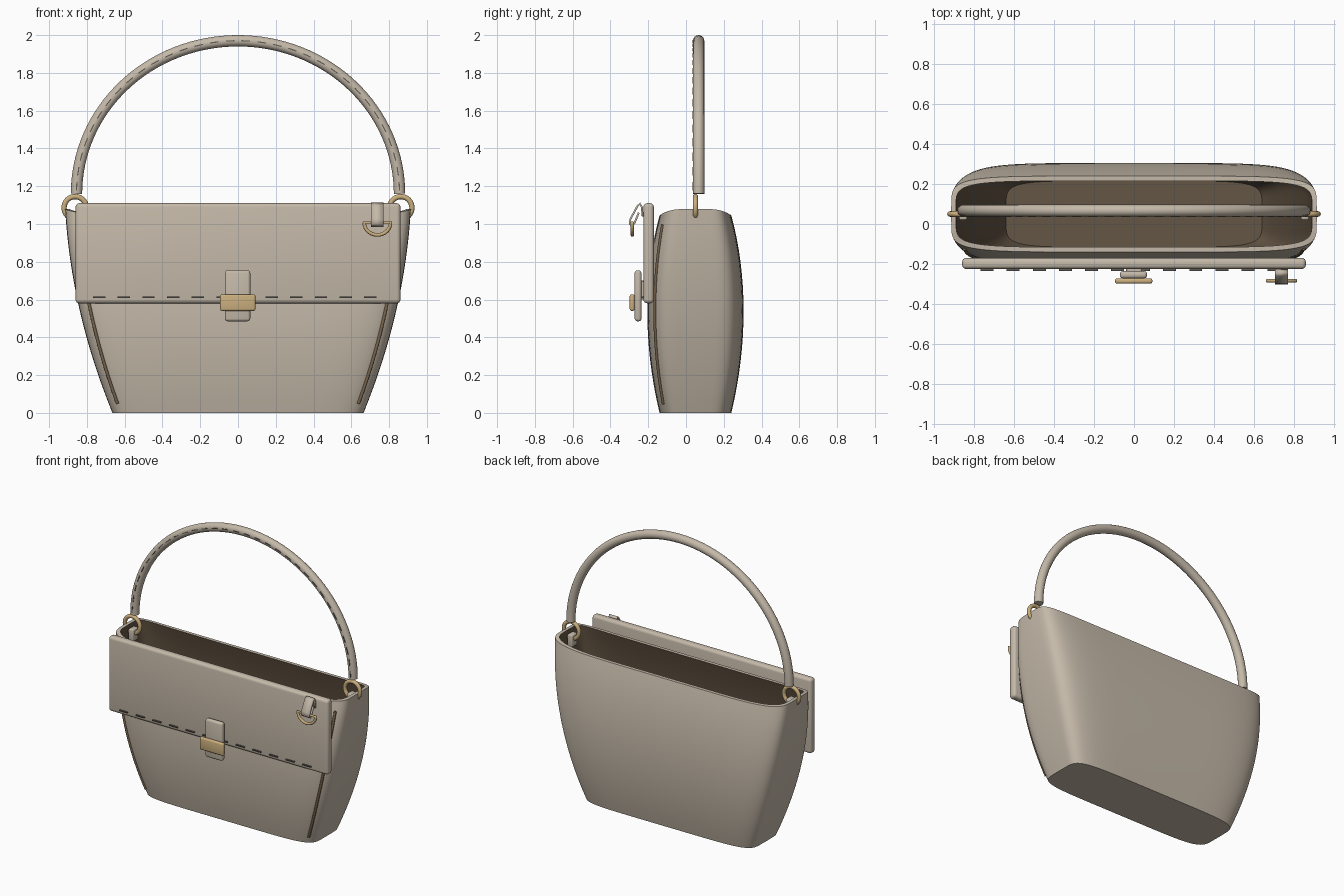
import bpy, bmesh, math
from mathutils import Matrix, Vector

if "Cube" in bpy.data.objects:
    bpy.data.objects.remove(bpy.data.objects["Cube"])


def material(name, rgb):
    m = bpy.data.materials.new(name)
    m.diffuse_color = (*rgb, 1)
    m.use_nodes = True
    m.node_tree.nodes["Principled BSDF"].inputs["Base Color"].default_value = m.diffuse_color
    return m


LEATHER = material("beige leather", (0.56, 0.49, 0.40))
LINING = material("brown lining", (0.13, 0.092, 0.058))
PIPING = material("brown piping", (0.19, 0.13, 0.075))
METAL = material("warm gold", (0.60, 0.43, 0.21))
THREAD = material("dark thread", (0.12, 0.11, 0.095))

CY, H, SEG = 0.05, 1.08, 80


def finish(bm, name, mats, angle=40):
    bmesh.ops.recalc_face_normals(bm, faces=bm.faces)
    me = bpy.data.meshes.new(name)
    bm.to_mesh(me)
    bm.free()
    for m in mats:
        me.materials.append(m)
    me.shade_smooth()
    me.set_sharp_from_angle(angle=math.radians(angle))
    ob = bpy.data.objects.new(name, me)
    bpy.context.collection.objects.link(ob)
    return ob


def box(name, lo, hi, mat, bevel=0.01, segments=3):
    lo, hi = Vector(lo), Vector(hi)
    bm = bmesh.new()
    bmesh.ops.create_cube(bm, size=1, matrix=Matrix.Translation((lo + hi) / 2)
                          @ Matrix.Diagonal((*(hi - lo), 1)))
    bmesh.ops.bevel(bm, geom=bm.edges[:], offset=bevel, segments=segments,
                    profile=0.5, affect='EDGES')
    return finish(bm, name, [mat])


def tube(name, pts, radius, mat, closed=False, res=4):
    cu = bpy.data.curves.new(name, 'CURVE')
    cu.dimensions = '3D'
    cu.bevel_depth, cu.bevel_resolution = radius, res
    cu.use_fill_caps = True
    sp = cu.splines.new('POLY')
    sp.points.add(len(pts) - 1)
    for p, co in zip(sp.points, pts):
        p.co = (*co, 1)
    sp.use_cyclic_u = closed
    cu.materials.append(mat)
    ob = bpy.data.objects.new(name, cu)
    bpy.context.collection.objects.link(ob)
    return ob


def dashes(name, items, size):
    # items: (position, angle about y)
    bm = bmesh.new()
    for pos, ang in items:
        bmesh.ops.create_cube(bm, size=1, matrix=Matrix.Translation(pos)
                              @ Matrix.Rotation(ang, 4, 'Y') @ Matrix.Diagonal((*size, 1)))
    return finish(bm, name, [THREAD])


def body_point(ang, t, inset=0.0, base=0.0):
    """Rounded-rectangle section that widens upward and bulges at mid height."""
    a = 0.665 + 0.44 * t - 0.19 * t * t - inset
    b = 0.19 + 0.26 * t * (1 - t) - inset
    c, s = math.cos(ang), math.sin(ang)
    x = math.copysign(abs(c) ** (1 / 3), c)
    y = math.copysign(abs(s) ** (1 / 3), s)
    # the rim dips a little along the long sides
    z = max(base, H * t - 0.035 * abs(y) ** 4 * t ** 4)
    return Vector((a * x, CY + b * y, z))


# Bag body: outer wall, rim, lining and both floors
bm = bmesh.new()
N = 16
layers = [(i / N, 0.0) for i in range(N + 1)]
layers += [(i / N, 0.024) for i in range(N, -1, -1)]
rings = [[bm.verts.new(body_point(2 * math.pi * k / SEG, t, ins, 0.02 if ins else 0))
          for k in range(SEG)] for t, ins in layers]
for r, (lower, upper) in enumerate(zip(rings, rings[1:])):
    for k in range(SEG):
        j = (k + 1) % SEG
        f = bm.faces.new((lower[k], lower[j], upper[j], upper[k]))
        f.material_index = 1 if r > N else 0
bm.faces.new(rings[0])
bm.faces.new(rings[-1]).material_index = 1
finish(bm, "bag_body", [LEATHER, LINING])

# Piping along the front corners, following the body surface
for side, label in ((1, "right"), (-1, "left")):
    pts = []
    for i in range(25):
        t = 0.045 + 0.89 * i / 24
        p = body_point(-math.acos(0.81), t)
        pts.append((side * p.x, p.y - 0.001, p.z))
    tube(label + "_piping", pts, 0.009, PIPING, res=2)

# Front flap with a row of stitches
box("front_flap", (-0.86, -0.225, 0.58), (0.86, -0.17, 1.11), LEATHER, 0.02, 4)
dashes("flap_stitches",
       [((-0.735 + 0.1305 * i, -0.23, 0.612), 0) for i in range(12)],
       (0.065, 0.012, 0.007))

# Clasp
box("clasp_strap", (-0.07, -0.272, 0.485), (0.065, -0.236, 0.755), LEATHER, 0.014)
box("clasp_bar", (-0.095, -0.298, 0.54), (0.092, -0.272, 0.628), METAL, 0.01)
box("clasp_mount", (-0.04, -0.24, 0.6), (0.04, -0.22, 0.7), LEATHER, 0.004, 1)


# Arched handle with stitching on its front
def arch(ang, y):
    return Vector((0.855 * math.cos(ang), y, 1.16 + 0.81 * math.sin(ang)))


tube("handle", [arch(math.pi * i / 64, 0.067) for i in range(65)], 0.03, LEATHER, res=6)
stitches = []
for i in range(32):
    ang = math.pi * (i + 0.5) / 32
    slope = math.atan2(0.81 * math.cos(ang), -0.855 * math.sin(ang))
    stitches.append((arch(ang, 0.037), -slope))
dashes("handle_stitches", stitches, (0.045, 0.006, 0.006))

# Side rings and the tabs holding them
for side, label in ((1, "right"), (-1, "left")):
    tube(label + "_ring",
         [(side * 0.862 + 0.059 * math.cos(2 * math.pi * i / 40), CY,
           1.086 + 0.059 * math.sin(2 * math.pi * i / 40)) for i in range(40)],
         0.014, METAL, closed=True)
    xs = sorted((side * 0.835, side * 0.875))
    box(label + "_ring_tab", (xs[0], CY - 0.03, 0.98), (xs[1], CY + 0.03, 1.065),
        LEATHER, 0.008)

# Small hanging loop on the flap: folded ribbon and half-round ring
path = [(-0.229, 1.04), (-0.234, 1.09), (-0.243, 1.108), (-0.257, 1.095),
        (-0.295, 1.025), (-0.298, 1.0), (-0.285, 0.99), (-0.273, 1.005), (-0.25, 1.06)]
bm = bmesh.new()
rows = [[bm.verts.new((x, y, z)) for x in (0.705, 0.77)] for y, z in path]
for r0, r1 in zip(rows, rows[1:]):
    bm.faces.new((r0[0], r0[1], r1[1], r1[0]))
loop = finish(bm, "small_loop", [LEATHER], 60)
mod = loop.modifiers.new("thickness", 'SOLIDIFY')
mod.thickness, mod.offset = 0.01, 0

half_ring = [(0.738 + 0.07 * math.cos(math.pi * i / 20), -0.284,
              1.008 - 0.066 * math.sin(math.pi * i / 20)) for i in range(21)]
tube("half_round_ring", half_ring, 0.0095, METAL, closed=True)
